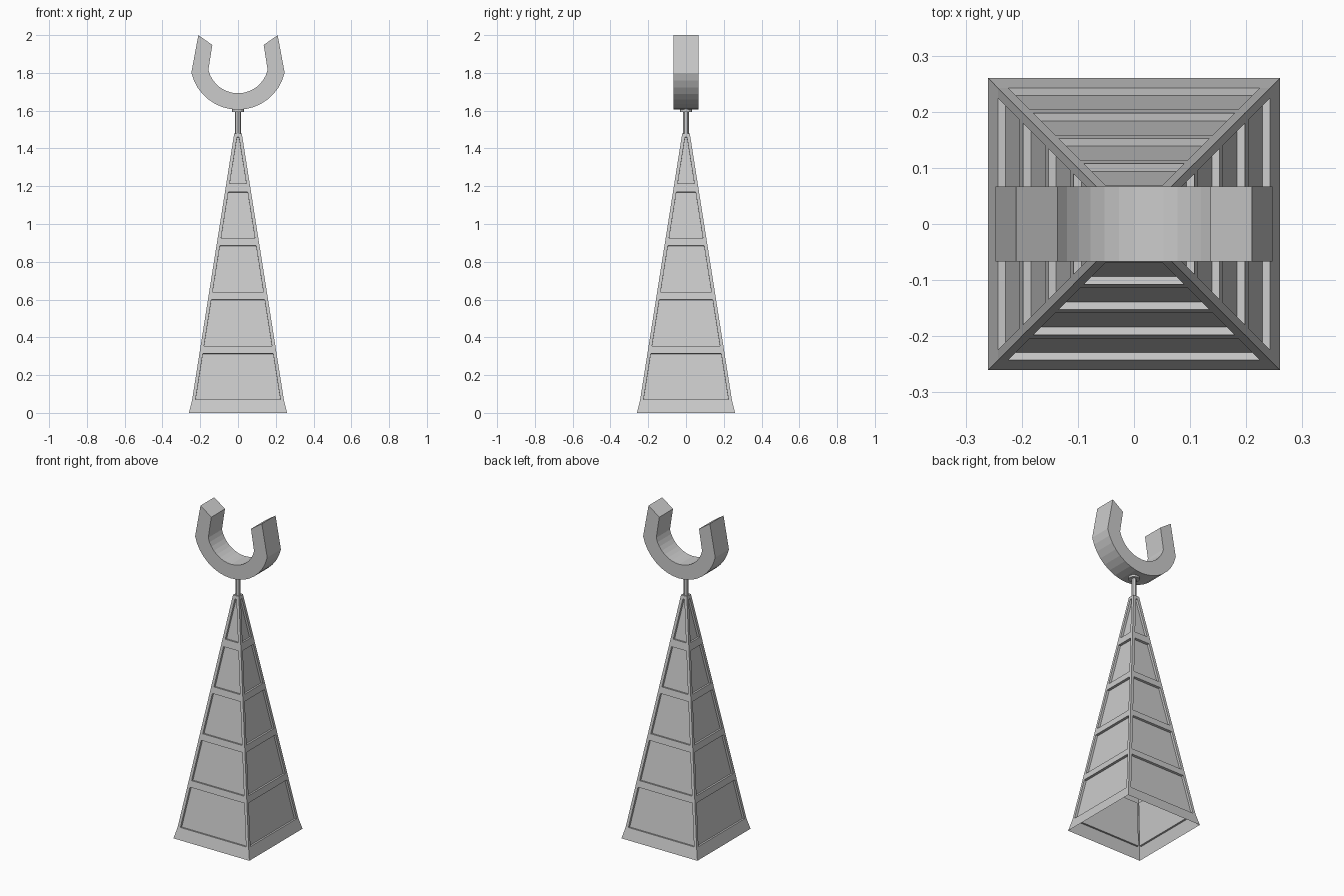
import bpy, bmesh, math
from mathutils import Matrix, Vector

if "Cube" in bpy.data.objects:
    bpy.data.objects.remove(bpy.data.objects["Cube"])

TOP, BASE = 1.48, 0.07


def half(z):
    # half width of the tower at height z, with a small flare at the foot
    return 0.26 if z < BASE else 0.02 + (TOP - z) * 0.158


def finish(name, bm):
    me = bpy.data.meshes.new(name)
    bm.to_mesh(me)
    bm.free()
    ob = bpy.data.objects.new(name, me)
    bpy.context.collection.objects.link(ob)
    return ob


# Tapered hollow tower, open underneath, five recessed panels per side
bands = [(0.07, 0.315), (0.355, 0.60), (0.64, 0.885), (0.925, 1.17), (1.215, 1.46)]
levels = [0.0] + [z for b in bands for z in b] + [TOP]
bm = bmesh.new()
panels = []
for side in range(4):
    rot = Matrix.Rotation(side * math.pi / 2, 3, 'Z')
    rows = []
    for z in levels:
        h = half(z)
        rows.append([bm.verts.new(rot @ Vector((x, -h, z)))
                     for x in (-h, -(h - 0.018), h - 0.018, h)])
    for r in range(len(rows) - 1):
        for c in range(3):
            f = bm.faces.new((rows[r][c], rows[r][c + 1], rows[r + 1][c + 1], rows[r + 1][c]))
            if c == 1 and r % 2 == 1:
                panels.append(f)
t = half(TOP)
bm.faces.new([bm.verts.new((x * t, y * t, TOP)) for x, y in ((-1, -1), (1, -1), (1, 1), (-1, 1))])
bm.normal_update()
for f in bmesh.ops.extrude_discrete_faces(bm, faces=panels)['faces']:
    f.normal_update()
    bmesh.ops.translate(bm, verts=f.verts[:], vec=f.normal * -0.014)
bmesh.ops.remove_doubles(bm, verts=bm.verts[:], dist=0.0001)
finish("tower", bm)


# Pole and the small flange under the cradle
def cylinder(name, r, z0, z1, sides):
    bpy.ops.mesh.primitive_cylinder_add(vertices=sides, radius=r, depth=z1 - z0,
                                        location=(0, 0, (z0 + z1) / 2))
    ob = bpy.context.object
    ob.name = name
    bpy.ops.object.shade_smooth_by_angle()
    return ob


cylinder("pole", 0.015, 1.47, 1.61, 12)
cylinder("pole_flange", 0.032, 1.594, 1.608, 12)


# U-shaped cradle: an arc with two inward-leaning arms
def arc(r, cz, start, n=16):
    pts = []
    for i in range(n + 1):
        a = math.radians(180 + start + (180 - 2 * start) * i / n)
        pts.append((r * math.cos(a), cz + r * math.sin(a)))
    return pts


outer = [(-0.21, 2.0)] + arc(0.254, 1.859, 13.4) + [(0.21, 2.0)]
inner = [(-0.136, 1.948)] + arc(0.1617, 1.854, 13.9) + [(0.136, 1.948)]
bm = bmesh.new()
rings = [[bm.verts.new((p[0], y, p[1])) for p in (o, i) for y in (-0.067, 0.067)]
         for o, i in zip(outer, inner)]
for a, b in zip(rings, rings[1:]):
    for i, j in ((0, 1), (1, 3), (3, 2), (2, 0)):
        bm.faces.new((a[i], a[j], b[j], b[i]))
for r in (rings[0], rings[-1]):
    bm.faces.new((r[0], r[1], r[3], r[2]))
bmesh.ops.recalc_face_normals(bm, faces=bm.faces[:])
finish("cradle", bm)
